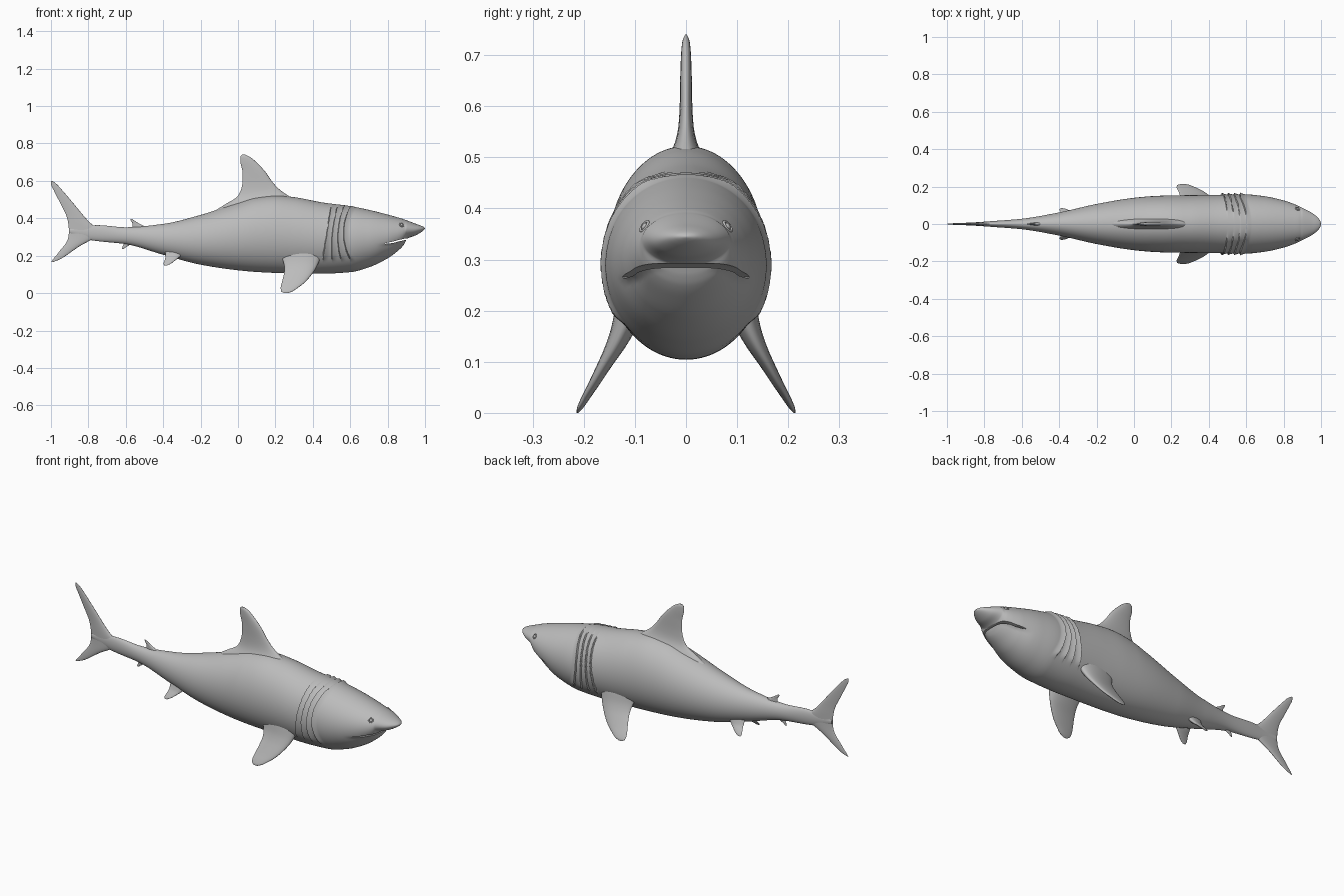
import bpy, bmesh, math
from mathutils import Vector

if "Cube" in bpy.data.objects:
    bpy.data.objects.remove(bpy.data.objects["Cube"])

skin = bpy.data.materials.new("grey_skin")
skin.diffuse_color = (0.5, 0.5, 0.5, 1)
skin.use_nodes = True
skin.node_tree.nodes["Principled BSDF"].inputs["Base Color"].default_value = skin.diffuse_color


def spline(keys, t):
    """Smooth interpolation through rows of (t, a, b, ...)."""
    n = len(keys)
    i = 0
    while i < n - 2 and t > keys[i + 1][0]:
        i += 1
    k0, k1 = keys[i], keys[i + 1]
    h = k1[0] - k0[0]
    u = min(max((t - k0[0]) / h, 0), 1)

    def slope(j, c):
        if j in (0, n - 1):
            a, b = (0, 1) if j == 0 else (n - 2, n - 1)
            return (keys[b][c] - keys[a][c]) / (keys[b][0] - keys[a][0])
        s0 = (keys[j][c] - keys[j-1][c]) / (keys[j][0] - keys[j-1][0])
        s1 = (keys[j+1][c] - keys[j][c]) / (keys[j+1][0] - keys[j][0])
        return 2 * s0 * s1 / (s0 + s1) if s0 * s1 > 0 else 0

    out = []
    for c in range(1, len(k0)):
        m0, m1 = slope(i, c) * h, slope(i + 1, c) * h
        out.append((2*u**3 - 3*u*u + 1) * k0[c] + (u**3 - 2*u*u + u) * m0
                   + (3*u*u - 2*u**3) * k1[c] + (u**3 - u*u) * m1)
    return out


def smooth(a, b, v):
    u = min(max((v - a) / (b - a), 0), 1)
    return u * u * (3 - 2 * u)


def loft(name, rings):
    """Skin a list of closed point rings and cap both ends."""
    bm = bmesh.new()
    rows = [[bm.verts.new(p) for p in r] for r in rings]
    n = len(rows[0])
    for a, b in zip(rows, rows[1:]):
        for j in range(n):
            bm.faces.new((a[j], a[(j+1) % n], b[(j+1) % n], b[j]))
    bm.faces.new(rows[0])
    bm.faces.new(rows[-1])
    bmesh.ops.recalc_face_normals(bm, faces=bm.faces)
    return finish(name, bm)


def finish(name, bm):
    me = bpy.data.meshes.new(name)
    bm.to_mesh(me)
    bm.free()
    ob = bpy.data.objects.new(name, me)
    bpy.context.collection.objects.link(ob)
    me.materials.append(skin)
    return ob


def shade(ob, deg=45):
    bpy.ops.object.select_all(action='DESELECT')
    ob.select_set(True)
    bpy.context.view_layer.objects.active = ob
    bpy.ops.object.shade_smooth_by_angle(angle=math.radians(deg))


# Body: x, top, bottom, half width
BODY = [(-.90, .345, .32, .006), (-.82, .36, .29, .011), (-.75, .363, .278, .016),
        (-.6, .352, .262, .028), (-.4, .37, .205, .062), (-.2, .418, .152, .107),
        (0, .483, .122, .14), (.1, .512, .113, .149), (.2, .522, .108, .153),
        (.3, .513, .105, .154), (.45, .485, .104, .156), (.6, .465, .112, .158),
        (.7, .445, .138, .148), (.8, .42, .186, .126), (.85, .406, .222, .109),
        (.88, .397, .25, .096), (.893, .392, .27, .089), (.902, .389, .289, .085),
        (.95, .371, .309, .06), (.98, .36, .326, .037), (.995, .352, .338, .018),
        (1, .346, .344, .002)]
MOUTH = [(.78, .264), (.83, .272), (.895, .288), (1.1, .289)]


def gill_lift(x, z):
    """Overlapping flaps: each rises toward its rear edge, then drops."""
    lift = 0
    for k in range(4):
        f = k / 3
        edge = .475 + .03 * k + (1 - f) * .16 * (z - .32) + f * 1.8 * (z - .32) ** 2
        u = (x - edge) / .03
        if 0 <= u < 1:
            lift = max(lift, .010 * (1 - u) ** 1.5)
    return lift * smooth(.17, .2, z) * (1 - smooth(.44, .475, z))


def body_ring(x, n=96):
    top, bot, w = spline(BODY, x)
    mid, h = (top + bot) / 2, (top - bot) / 2
    lip = spline(MOUTH, x)[0]
    pts = []
    for j in range(n):
        a = 2 * math.pi * j / n
        y, z = w * math.cos(a), mid + h * math.sin(a)
        g = gill_lift(x, z)
        y += g * math.cos(a)
        z += g * math.sin(a)
        if x > .74:  # lower jaw tucks in under the lip
            y *= 1 - .09 * smooth(.74, .84, x) * (1 - smooth(lip - .012, lip, z))
        pts.append((x, y, z))
    return pts


xs, x = [], -.90
while x < .9995:
    xs.append(x)
    x += .0025 if .44 < x < .63 or x > .78 else .01
body = loft("body", [body_ring(x) for x in xs + [1.0]])

# Mouth slit
slit = loft("mouth_cutter", [
    [(x, s * .3, spline(MOUTH, x)[0] + d) for s, d in ((-1, -t), (1, -t), (1, t), (-1, t))]
    for x, t in ((.785, .001), (.80, .003), (.83, .004), (.86, .004), (.895, .004), (1.05, .004))])
cut = body.modifiers.new("mouth", 'BOOLEAN')
cut.operation, cut.object, cut.solver = 'DIFFERENCE', slit, 'EXACT'
bpy.context.view_layer.objects.active = body
bpy.ops.object.modifier_apply(modifier="mouth")
bpy.data.objects.remove(slit, do_unlink=True)
shade(body, 50)


def fin(name, keys, side=1, steps=36, n=28):
    """Keys: z, front x, rear x, side offset y, half thickness."""
    z0, z1 = keys[0][0], keys[-1][0]
    rings = []
    for i in range(steps + 1):
        z = z0 + (z1 - z0) * (1 - math.cos(math.pi * i / steps)) / 2
        fx, rx, y, t = spline(keys, z)
        ring = []
        for j in range(n):
            a = 2 * math.pi * j / n
            c = math.cos(a)
            ring.append(((fx + rx) / 2 + (fx - rx) / 2 * c,
                         side * y + t * math.sin(a) * (.85 + .25 * c), z))
        rings.append(ring)
    shade(loft(name, rings), 60)


# Fins on the centre line
fin("dorsal_fin", [(.43, .36, -.14, 0, .075), (.48, .32, -.06, 0, .052),
                   (.51, .285, -.01, 0, .034), (.53, .255, .006, 0, .024),
                   (.56, .215, .018, 0, .017), (.60, .18, .025, 0, .014),
                   (.65, .145, .024, 0, .013), (.70, .098, .013, 0, .011),
                   (.727, .066, .012, 0, .008), (.74, .04, .022, 0, .002)])
fin("tail_fin", [(.165, -.992, -1, 0, .001), (.18, -.953, -.99, 0, .003),
                 (.2, -.92, -.973, 0, .005), (.23, -.878, -.95, 0, .007),
                 (.26, -.832, -.925, 0, .009), (.29, -.775, -.909, 0, .011),
                 (.33, -.73, -.904, 0, .012), (.37, -.785, -.907, 0, .011),
                 (.41, -.822, -.916, 0, .009), (.48, -.88, -.95, 0, .007),
                 (.55, -.94, -.985, 0, .005), (.585, -.972, -1, 0, .003),
                 (.6, -.993, -1, 0, .001)])
fin("second_dorsal_fin", [(.33, -.44, -.585, 0, .018), (.353, -.49, -.563, 0, .009),
                          (.37, -.525, -.563, 0, .006), (.385, -.55, -.572, 0, .004),
                          (.396, -.567, -.576, 0, .001)])
fin("anal_fin", [(.236, -.612, -.621, 0, .001), (.25, -.592, -.617, 0, .004),
                 (.265, -.565, -.612, 0, .007), (.285, -.53, -.62, 0, .014)])


# Paired fins and eyes
def eye(name, side):
    x, z = .875, .365
    top, bot, w = spline(BODY, x)
    s = (z - (top + bot) / 2) / ((top - bot) / 2)
    y = w * math.sqrt(1 - s * s)
    out = Vector((.35, side * .75, .55)).normalized()
    rot = out.to_track_quat('Z', 'Y')
    c = Vector((x, side * y, z))
    # eyelid ring turned around the surface direction, with the eyeball inside
    ring = []
    for i in range(25):
        a = 2 * math.pi * i / 24
        d = Vector((math.cos(a), math.sin(a), 0))
        ring.append([c + rot @ (d * (.011 + .003 * math.cos(b)) + Vector((0, 0, .003 * math.sin(b))))
                     for b in [2 * math.pi * k / 8 for k in range(8)]])
    shade(loft(name + "_lid", ring), 60)
    bm = bmesh.new()
    bmesh.ops.create_uvsphere(bm, u_segments=20, v_segments=12, radius=.009)
    bmesh.ops.translate(bm, verts=bm.verts, vec=c - out * .004)
    shade(finish(name, bm))


for side, tag in ((-1, "right"), (1, "left")):
    fin("pectoral_fin_" + tag, [(0, .268, .245, .212, .002), (.01, .293, .231, .207, .007),
                                (.028, .32, .228, .197, .010), (.055, .355, .234, .181, .013),
                                (.09, .387, .243, .161, .017), (.13, .415, .249, .138, .023),
                                (.165, .432, .243, .122, .028), (.215, .45, .22, .105, .036)], side)
    fin("pelvic_fin_" + tag, [(.148, -.378, -.394, .083, .002), (.158, -.358, -.398, .077, .005),
                              (.175, -.335, -.392, .064, .009), (.195, -.31, -.388, .049, .014),
                              (.225, -.28, -.39, .035, .02)], side)
    eye("eye_" + tag, side)
